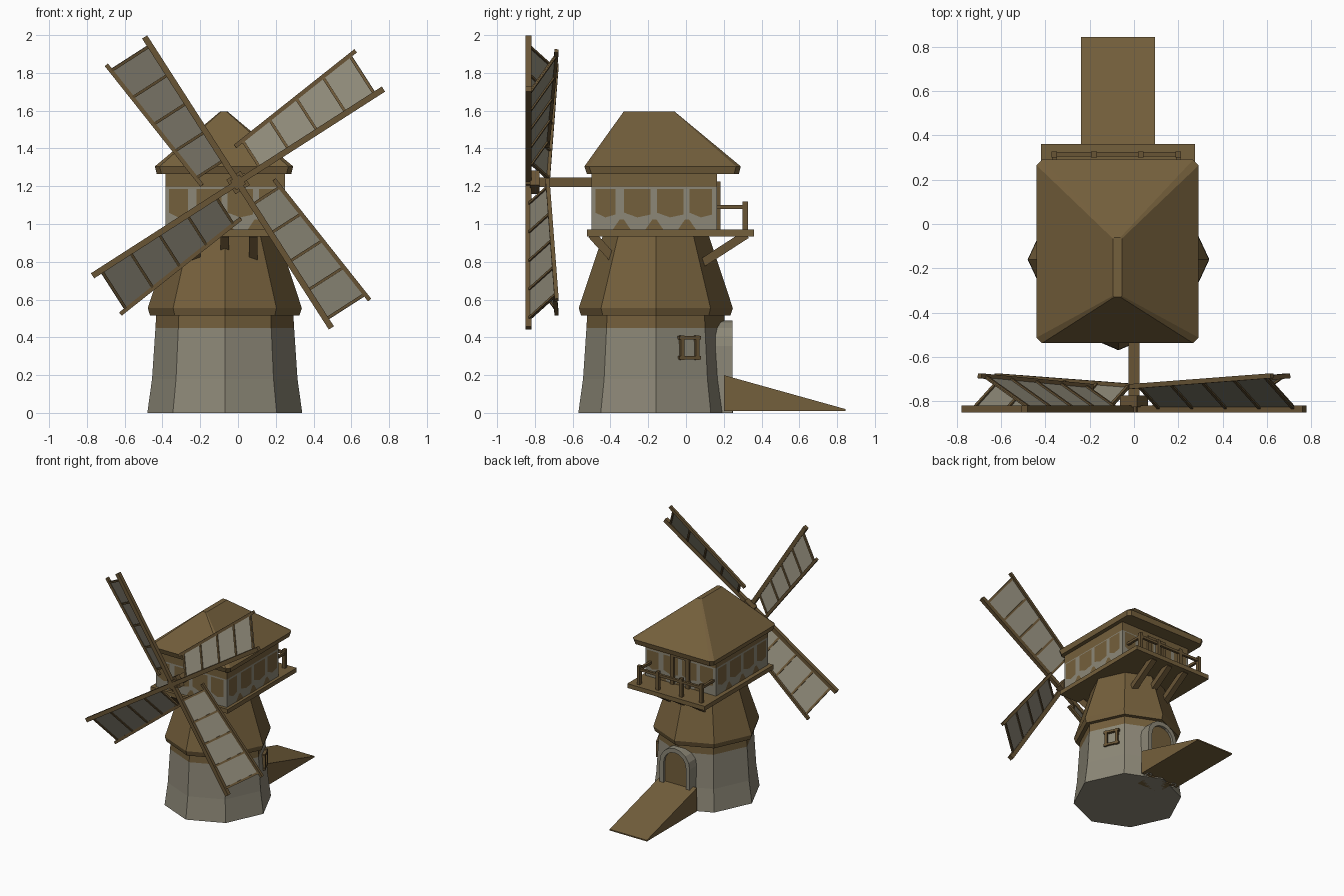
import bpy, math
from mathutils import Vector

cube = bpy.data.objects.get("Cube")
if cube:
    bpy.data.objects.remove(cube, do_unlink=True)


def material(name, rgb):
    m = bpy.data.materials.new(name)
    m.use_nodes = True
    col = (*rgb, 1)
    m.diffuse_color = col
    bsdf = m.node_tree.nodes["Principled BSDF"]
    bsdf.inputs["Base Color"].default_value = col
    bsdf.inputs["Roughness"].default_value = 0.9
    return m


BROWN = material("brown wood", (0.175, 0.115, 0.045))
TIMBER = material("timber beams", (0.14, 0.09, 0.036))
PLASTER = material("grey plaster", (0.265, 0.245, 0.185))
SAIL = material("grey sailcloth", (0.265, 0.245, 0.185))
CX, CY = -0.07, -0.16


def mesh(name, verts, faces, *mats):
    me = bpy.data.meshes.new(name)
    me.from_pydata([tuple(v) for v in verts], [], faces)
    for m in mats:
        me.materials.append(m)
    ob = bpy.data.objects.new(name, me)
    bpy.context.collection.objects.link(ob)
    return ob


def loft(name, rings, *mats):
    """Join equal rings of points, bottom to top, and cap both ends."""
    n = len(rings[0])
    faces = [tuple(range(n))[::-1], tuple(range((len(rings) - 1) * n, len(rings) * n))]
    for k in range(len(rings) - 1):
        for i in range(n):
            j = (i + 1) % n
            faces.append((k * n + i, k * n + j, k * n + n + j, k * n + n + i))
    return mesh(name, [p for r in rings for p in r], faces, *mats)


def octagon(r, z):
    q = [(1, 0), (.67, .71), (0, 1), (-.67, .71), (-1, 0), (-.67, -.71), (0, -1), (.67, -.71)]
    return [(CX + r * x, CY + r * y, z) for x, y in q]


def rect(x0, x1, y0, y1, z, c=0):
    if not c:
        return [(x0, y0, z), (x1, y0, z), (x1, y1, z), (x0, y1, z)]
    return [(x0 + c, y0, z), (x1 - c, y0, z), (x1, y0 + c, z), (x1, y1 - c, z),
            (x1 - c, y1, z), (x0 + c, y1, z), (x0, y1 - c, z), (x0, y0 + c, z)]


def box(name, x0, x1, y0, y1, z0, z1, mat):
    return loft(name, [rect(x0, x1, y0, y1, z0), rect(x0, x1, y0, y1, z1)], mat)


def beam(name, a, b, w, mat=TIMBER, up=(0, 1, 0), h=None):
    a, b = Vector(a), Vector(b)
    d = (b - a).normalized()
    s = d.cross(Vector(up)).normalized() * w / 2
    t = s.normalized().cross(d) * (h or w) / 2
    return loft(name, [[p - s - t, p + s - t, p + s + t, p - s + t] for p in (a, b)], mat)


# Tower with a wooden band along the top of the plaster
tower = loft("tower", [octagon(r, z) for r, z in
                       ((.41, 0), (.385, .18), (.367, .45), (.362, .54))], PLASTER, BROWN)
for f in tower.data.polygons:
    f.material_index = int(f.center.z > .46)

# Flared skirt
loft("tower_skirt", [octagon(r, z) for r, z in ((.395, .515), (.408, .555), (.28, .94))], BROWN)

# Upper room: platform, walls and wooden top course
box("platform", -.42, .275, -.525, .36, .935, .97, BROWN)
X0, X1, Y0, Y1 = -.385, .25, -.5, .165
room = loft("upper_room", [rect(X0, X1, Y0, Y1, z) for z in (.97, 1.195, 1.28)], PLASTER, BROWN)
for f in room.data.polygons:
    f.material_index = int(f.center.z > 1.2)


# Thin wooden infill on each wall: square panels above, worn points below
def infill(side, origin, along, normal, length):
    o, a, n = Vector(origin), Vector(along), Vector(normal) * .004
    verts, faces = [], []

    def plate(pts):
        k = len(verts)
        verts.extend(o + a * s * length + Vector((0, 0, z)) + n for s, z in pts)
        faces.append(tuple(range(k, k + len(pts))))
    for s0, s1 in ((.03, .19), (.26, .47), (.52, .73), (.78, .96)):
        m = (s0 + s1) / 2
        plate([(s0, 1.06), (m, 1.035), (s1, 1.05), (s1, 1.185), (s0, 1.185)])
    for s in (.24, .5, .76):
        plate([(s - .07, .972), (s + .07, .972), (s + .015, 1.025), (s - .015, 1.025)])
    mesh("wall_infill_" + side, verts, faces, BROWN)


infill("front", (X0, Y0, 0), (1, 0, 0), (0, -1, 0), X1 - X0)
infill("left", (X1, Y0, 0), (0, 1, 0), (1, 0, 0), Y1 - Y0)
infill("back", (X1, Y1, 0), (-1, 0, 0), (0, 1, 0), X1 - X0)
infill("right", (X0, Y1, 0), (0, -1, 0), (-1, 0, 0), Y1 - Y0)

# Hipped roof with a short ridge
loft("roof", [rect(-.43, .282, -.525, .28, 1.265, .025),
              rect(-.44, .292, -.538, .29, 1.305, .025),
              rect(-.095, -.055, -.33, -.06, 1.595, .006)], BROWN)

# Balcony railing and doorway
for x in (-.36, -.18, .03, .2):
    box("balcony_post", x - .013, x + .013, .3, .328, .97, 1.12, TIMBER)
beam("balcony_rail_back", (-.37, .314, 1.09), (.21, .314, 1.09), .02)
for x in (-.36, .2):
    beam("balcony_rail_side", (x, Y1, 1.09), (x, .314, 1.09), .02, up=(0, 0, 1))
for x in (-.14, 0):
    box("balcony_door_post", x - .015, x + .015, Y1, .183, .97, 1.225, TIMBER)
box("balcony_door_lintel", -.155, .015, Y1, .183, 1.195, 1.225, TIMBER)

# Slanted braces beneath the platform
for x in (-.22, CX, .08):
    beam("front_brace", (x, -.5, .945), (x, -.37, .8), .045, up=(1, 0, 0), h=.045)
    beam("back_brace", (x, .32, .945), (x, .08, .79), .045, up=(1, 0, 0), h=.045)


# Arched doorway at the back with a ramp
def arch(w, spring, base):
    pts = [(w, base)]
    pts += [(w * math.cos(i * math.pi / 8), spring + w * math.sin(i * math.pi / 8)) for i in range(9)]
    return pts + [(-w, base)]


def arch_block(name, w, spring, base, y0, y1, mat):
    loft(name, [[(CX + x, y, z) for x, z in arch(w, spring, base)] for y in (y1, y0)][::-1], mat)


outer, inner = arch(.135, .355, .0), arch(.1, .355, .0)
n = len(outer)
verts = [(CX + x, y, z) for y in (.08, .245) for ring in (outer, inner) for x, z in ring]
faces = []
for i in range(n - 1):
    o0, i0, o1, i1 = i, n + i, 2 * n + i, 3 * n + i
    faces += [(o1, o1 + 1, i1 + 1, i1), (o0, o0 + 1, o1 + 1, o1), (i1, i1 + 1, i0 + 1, i0)]
mesh("door_arch", verts, faces, PLASTER)
arch_block("door", .102, .355, 0, .08, .225, BROWN)
rx0, rx1 = -.24, .095
mesh("ramp", [(x, y, z) for x in (rx0, rx1) for y, z in
              ((.2, .01), (.845, .01), (.845, .02), (.2, .2))],
     [(0, 1, 2, 3), (7, 6, 5, 4), (0, 4, 5, 1), (1, 5, 6, 2), (2, 6, 7, 3), (3, 7, 4, 0)], BROWN)

# Tower window frame on the slanted back left wall
normal = Vector((.907, .42, 0))
edge = Vector((-.42, .907, 0))
centre = Vector((.226, .015, .345))
for s in (-1, 1):
    up = Vector((0, 0, .065))
    mid = centre + edge * s * .044
    beam("window_jamb", mid - up, mid + up, .02, up=normal, h=.035)
    mid = centre + Vector((0, 0, s * .053))
    beam("window_bar", mid - edge * .062, mid + edge * .062, .018, up=normal, h=.035)

# Axle and hub
HZ, HY = 1.22, -.835
beam("axle", (0, -.83, HZ), (0, -.4, HZ), .05, up=(0, 0, 1))
tilt = math.radians(32.7)
hub_up = (-math.sin(tilt), 0, math.cos(tilt))
beam("hub", (0, -.825, HZ), (0, -.775, HZ), .09, up=hub_up)
beam("hub_cap", (0, -.85, HZ), (0, -.82, HZ), .06, up=hub_up)

# Four sails, each pitched back from its main spar
for k in range(4):
    a = tilt + k * math.pi / 2

    def at(u, v, a=a):
        return Vector((u * math.cos(a) - v * math.sin(a), HY + v * .6,
                       HZ + u * math.sin(a) + v * math.cos(a)))

    def width(u):
        return .17 + .1 * (u - .1)
    face = (at(.5, 0) - at(.1, 0)).cross(at(.5, .2) - at(.5, 0)).normalized()
    beam("sail_spar", at(0, 0), at(.915, 0), .032)
    beam("sail_edge", at(.09, width(.09)), at(.9, width(.9)), .022)
    for u in (.14, .32, .50, .68, .86):
        beam("sail_batten", at(u, 0), at(u, width(u)), .015, up=face)
    mesh("sail_cloth", [at(.14, 0), at(.87, 0), at(.87, width(.87)), at(.14, width(.14))],
         [(0, 1, 2, 3)], SAIL)
